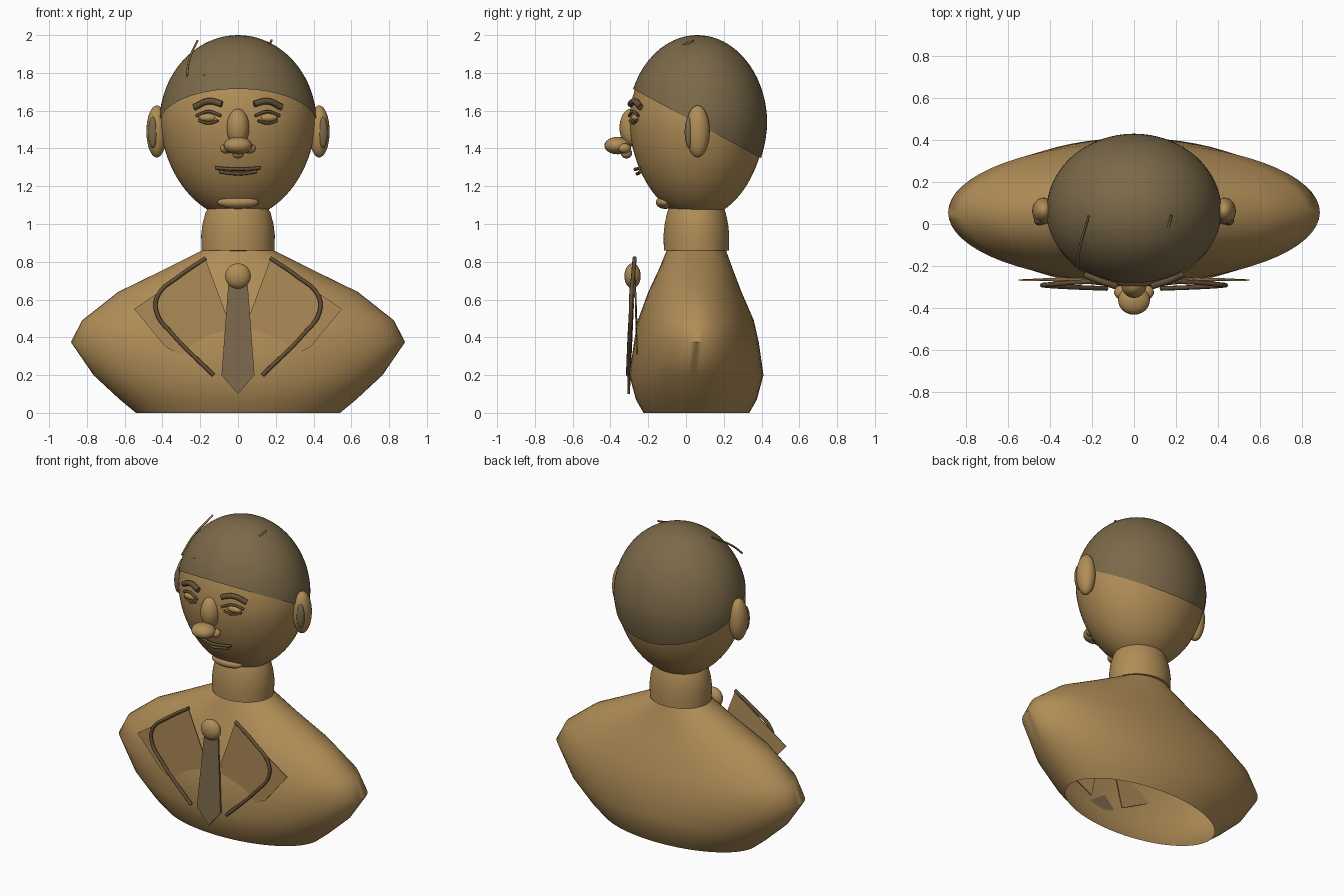
import bpy, bmesh, math

if "Cube" in bpy.data.objects:
    bpy.data.objects.remove(bpy.data.objects["Cube"])


def mat(name, r, g, b):
    lin = [((c / 255 + 0.055) / 1.055) ** 2.4 for c in (r, g, b)]
    m = bpy.data.materials.new(name)
    m.diffuse_color = (*lin, 1)
    m.use_nodes = True
    m.node_tree.nodes["Principled BSDF"].inputs["Base Color"].default_value = m.diffuse_color
    return m


BRONZE = mat("bronze", 176, 141, 87)
DARK = mat("dark_bronze", 123, 105, 73)
TIE = mat("tie_bronze", 126, 105, 77)
LINE = mat("deep_bronze", 98, 80, 54)
STRAND = mat("strand_bronze", 135, 110, 70)


def finish(name, bm, m, angle=45):
    me = bpy.data.meshes.new(name)
    bm.to_mesh(me)
    bm.free()
    ob = bpy.data.objects.new(name, me)
    bpy.context.collection.objects.link(ob)
    me.materials.append(m)
    bpy.ops.object.select_all(action='DESELECT')
    ob.select_set(True)
    bpy.context.view_layer.objects.active = ob
    bpy.ops.object.shade_smooth_by_angle(angle=math.radians(angle))
    return ob


def blob(name, c, r, m, seg=24, rings=16):
    """Ellipsoid with centre c and radii r."""
    bm = bmesh.new()
    bmesh.ops.create_uvsphere(bm, u_segments=seg, v_segments=rings, radius=1)
    for v in bm.verts:
        v.co = [c[i] + v.co[i] * r[i] for i in range(3)]
    return finish(name, bm, m)


def loft(name, rings, m, seg=64, angle=60):
    """Open stack of ellipses: (z, half width, y centre, half depth)."""
    bm = bmesh.new()
    rows = []
    for z, rx, cy, ry in rings:
        rows.append([bm.verts.new((rx * math.cos(2 * math.pi * i / seg),
                                   cy + ry * math.sin(2 * math.pi * i / seg), z))
                     for i in range(seg)])
    for a, b in zip(rows, rows[1:]):
        for i in range(seg):
            j = (i + 1) % seg
            bm.faces.new((a[i], a[j], b[j], b[i]))
    return finish(name, bm, m, angle)


def tube(name, pts, r, m):
    """Smooth round tube through the points."""
    cu = bpy.data.curves.new(name, 'CURVE')
    cu.dimensions = '3D'
    cu.bevel_depth = r
    cu.bevel_resolution = 2
    cu.resolution_u = 8
    cu.use_fill_caps = True
    sp = cu.splines.new('BEZIER')
    sp.bezier_points.add(len(pts) - 1)
    for bp, p in zip(sp.bezier_points, pts):
        bp.co = p
        bp.handle_left_type = bp.handle_right_type = 'AUTO'
    ob = bpy.data.objects.new(name, cu)
    bpy.context.collection.objects.link(ob)
    cu.materials.append(m)
    bpy.ops.object.select_all(action='DESELECT')
    ob.select_set(True)
    bpy.context.view_layer.objects.active = ob
    bpy.ops.object.convert(target='MESH')


def plate(name, pts, m, t=0.006):
    """Thin plate from an outline of (x, y, z) points."""
    bm = bmesh.new()
    front = [bm.verts.new(p) for p in pts]
    back = [bm.verts.new((p[0], p[1] + t, p[2])) for p in pts]
    bm.faces.new(front)
    bm.faces.new(back[::-1])
    n = len(pts)
    for i in range(n):
        j = (i + 1) % n
        bm.faces.new((front[j], front[i], back[i], back[j]))
    bmesh.ops.recalc_face_normals(bm, faces=bm.faces)
    finish(name, bm, m, 20)


# Head shape: egg with a slightly narrower jaw
HY, HZ = 0.06, 1.53


def egg(bm, rx, ry, up, down):
    bmesh.ops.create_uvsphere(bm, u_segments=64, v_segments=40, radius=1)
    for v in bm.verts:
        x, y, z = v.co
        k = 1 - 0.07 * max(0, -z)
        v.co = (x * rx * k, HY + y * ry * k, HZ + z * (up if z > 0 else down))


def face_y(x, z):
    t = (z - HZ) / (0.46 if z > HZ else 0.5)
    k = 1 - 0.07 * max(0, -t)
    return HY - 0.36 * k * math.sqrt(max(0, 1 - t * t - (x / (0.41 * k)) ** 2))


# Torso (open underneath) and neck
loft("torso", [(0, .54, .055, .28), (.07, .625, .055, .32), (.2, .765, .055, .355),
               (.375, .885, .055, .33), (.49, .825, .052, .307), (.64, .635, .047, .247),
               (.75, .41, .052, .2), (.86, .19, .055, .157)], BRONZE)
loft("neck", [(.855, .15, .055, .13), (.86, .193, .055, .172), (.94, .195, .055, .174),
              (1.0, .188, .055, .168), (1.06, .172, .055, .155), (1.1, .15, .055, .14)], BRONZE)

# Head and hair cap
bm = bmesh.new()
egg(bm, .41, .36, .46, .5)
finish("head", bm, BRONZE)
bm = bmesh.new()
egg(bm, .417, .37, .47, .51)
bmesh.ops.bisect_plane(bm, geom=bm.verts[:] + bm.edges[:] + bm.faces[:],
                       plane_co=(0, -.28, 1.715), plane_no=(0, .54, 1), clear_inner=True)
finish("hair_cap", bm, DARK)

# Loose hair strands
strands = [[(-.27, -.205, 1.785), (-.258, -.11, 1.87), (-.215, .04, 1.97)],
           [(-.178, -.205, 1.785), (-.165, -.14, 1.85), (-.14, -.06, 1.935)],
           [(.13, -.165, 1.845), (.148, -.07, 1.92), (.178, .04, 1.972)]]
for i, s in enumerate(strands):
    tube("hair_strand_%d" % i, s, .006, STRAND)

# Nose, chin
blob("nose_bridge", (0, -.29, 1.51), (.06, .062, .1), BRONZE)
blob("nose_tip", (0, -.362, 1.415), (.076, .07, .046), BRONZE)
blob("nose_base", (0, -.315, 1.375), (.032, .03, .028), BRONZE)
blob("chin", (0, -.11, 1.115), (.11, .05, .035), BRONZE)


def on_face(s, pts, lift):
    return [(s * x, face_y(x, z) - lift, z) for x, z in pts]


# Mirrored parts
for s, side in ((-1, "left"), (1, "right")):
    blob("ear_" + side, (s * .43, .062, 1.49), (.055, .064, .138), BRONZE)
    blob("inner_ear_" + side, (s * .45, .015, 1.485), (.026, .022, .082), DARK)
    blob("nostril_" + side, (s * .06, -.325, 1.4), (.035, .034, .027), BRONZE)
    blob("eye_" + side, (s * .157, face_y(.157, 1.563) + .006, 1.563), (.052, .024, .022), BRONZE)
    tube("upper_lid_" + side, on_face(s, [(.09, 1.573), (.155, 1.595), (.222, 1.573)], .012), .008, LINE)
    tube("lower_lid_" + side, on_face(s, [(.105, 1.547), (.155, 1.533), (.208, 1.547)], .01), .007, LINE)
    tube("eyebrow_" + side, on_face(s, [(.085, 1.635), (.155, 1.65), (.232, 1.618)], .012), .017, LINE)
    # Lapel plate with a rolled edge
    plate("lapel_" + side, [(s * x, y, z) for x, y, z in
                            [(.17, -.276, .81), (.55, -.27, .55), (.385, -.262, .35),
                             (.12, -.26, .21), (.055, -.264, .5)]], BRONZE)
    tube("lapel_edge_" + side, [(s * x, y, z) for x, y, z in
                                [(.17, -.272, .82), (.31, -.28, .725), (.425, -.29, .62),
                                 (.43, -.292, .53), (.35, -.298, .42), (.13, -.307, .2)]], .011, LINE)

# Mouth
for name, w, z, dip in (("upper_lip", .12, 1.297, -.007), ("lower_lip", .1, 1.278, -.012)):
    half = [(w, z), (w / 2, z + dip * .7)]
    pts = on_face(-1, half, .016) + on_face(1, [(0, z + dip)], .024) + on_face(1, half[::-1], .016)
    tube(name, pts, .009, LINE)

# Tie with a round knot
plate("tie", [(-.05, -.282, .7), (.05, -.282, .7), (.087, -.309, .2), (0, -.309, .1),
              (-.087, -.309, .2)], TIE, .012)
blob("tie_knot", (0, -.283, .725), (.068, .043, .067), BRONZE)
